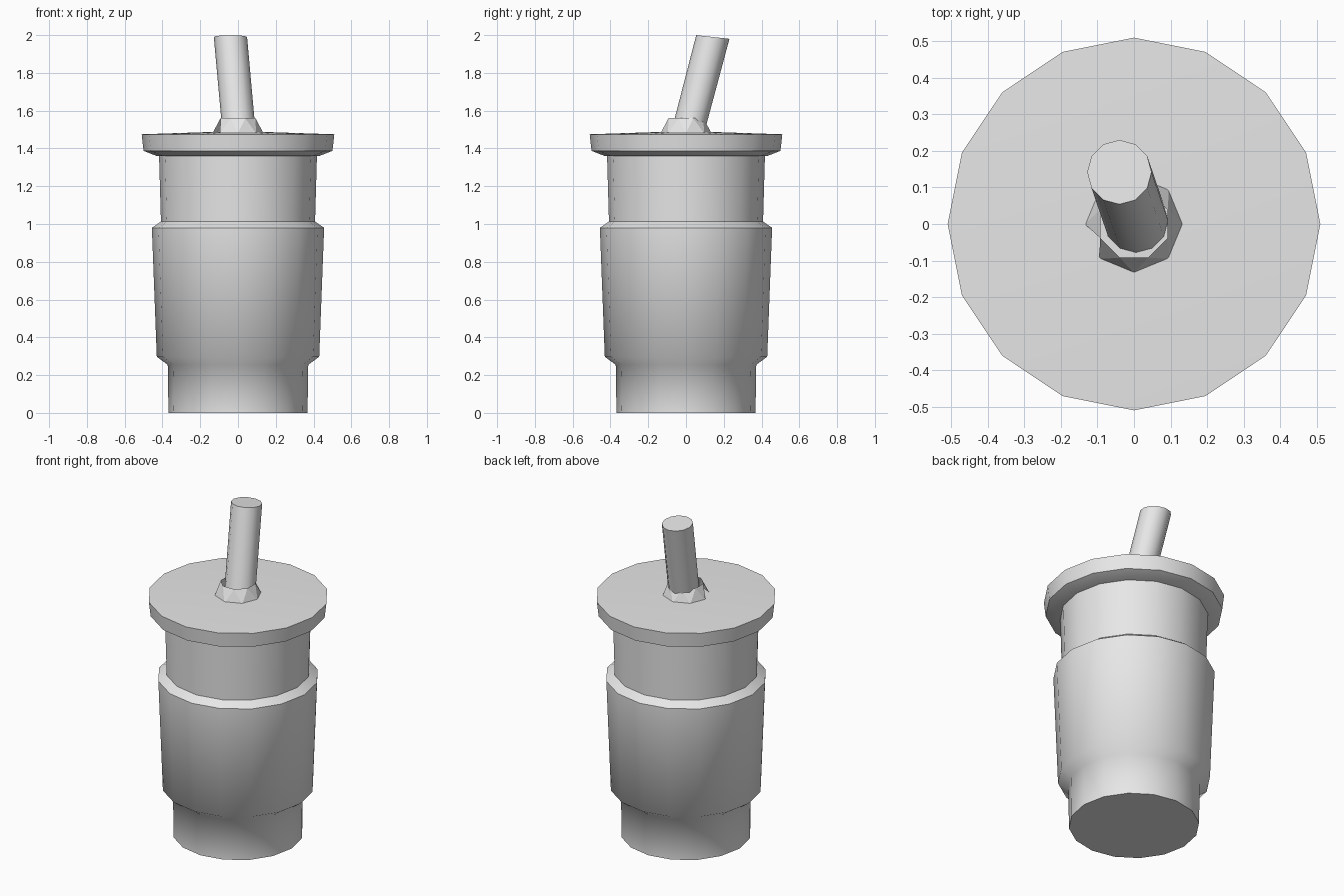
import bpy
import bmesh
from math import sin, cos, pi, radians

cube = bpy.data.objects.get("Cube")
if cube:
    bpy.data.objects.remove(cube)

grey = bpy.data.materials.new("plain_grey")
grey.use_nodes = True
COLOUR = (0.8, 0.8, 0.8, 1)
grey.diffuse_color = COLOUR
grey.node_tree.nodes["Principled BSDF"].inputs["Base Color"].default_value = COLOUR


def ring(bm, r, z, sides, turn=0, cx=0, cy=0, tilt=0):
    """Circle of vertices; tilt lowers it towards the back."""
    angles = [2 * pi * (i + turn) / sides for i in range(sides)]
    return [bm.verts.new((cx + r * cos(a), cy + r * sin(a), z - tilt * r * sin(a)))
            for a in angles]


def bridge(bm, low, high):
    n = len(low)
    for i in range(n):
        j = (i + 1) % n
        bm.faces.new((low[i], low[j], high[j], high[i]))


def finish(bm, name, angle):
    mesh = bpy.data.meshes.new(name)
    bm.to_mesh(mesh)
    bm.free()
    obj = bpy.data.objects.new(name, mesh)
    bpy.context.collection.objects.link(obj)
    mesh.materials.append(grey)
    bpy.ops.object.select_all(action='DESELECT')
    obj.select_set(True)
    bpy.context.view_layer.objects.active = obj
    if angle:
        bpy.ops.object.shade_smooth_by_angle(angle=radians(angle))
    return obj


def lathe(name, profile, angle, apex=None):
    bm = bmesh.new()
    rings = [ring(bm, r, z, 16) for r, z in profile]
    for low, high in zip(rings, rings[1:]):
        bridge(bm, low, high)
    bm.faces.new(rings[0][::-1])
    if apex:
        top = bm.verts.new((0, 0, apex))
        for i in range(16):
            bm.faces.new((rings[-1][i], rings[-1][(i + 1) % 16], top))
    else:
        bm.faces.new(rings[-1])
    return finish(bm, name, angle)


# Cup with a raised sleeve around its middle
lathe("cup_body", [(0.368, 0), (0.372, 0.255), (0.43, 0.297), (0.456, 0.98),
                   (0.408, 1.013), (0.418, 1.365)], 55.5)

# Overhanging lid with a slightly domed top
lathe("lid", [(0.43, 1.36), (0.5, 1.387), (0.51, 1.475)], 40, apex=1.492)

# Faceted collar with one open gap on its right side
bm = bmesh.new()
base = ring(bm, 0.135, 1.48, 8)
rim = ring(bm, 0.1, 1.56, 8, turn=0.5)
for i in range(8):
    j = (i + 1) % 8
    if i != 4:
        bm.faces.new((base[i], base[j], rim[i]))
    bm.faces.new((base[j], rim[j], rim[i]))
finish(bm, "straw_collar", 0)

# Leaning straw
bm = bmesh.new()
foot = ring(bm, 0.088, 1.47, 12, cx=0.007, cy=0.005)
mouth = ring(bm, 0.088, 1.99, 12, cx=-0.04, cy=0.142, tilt=0.11)
bridge(bm, foot, mouth)
bm.faces.new(foot[::-1])
bm.faces.new(mouth)
finish(bm, "straw", 40)
